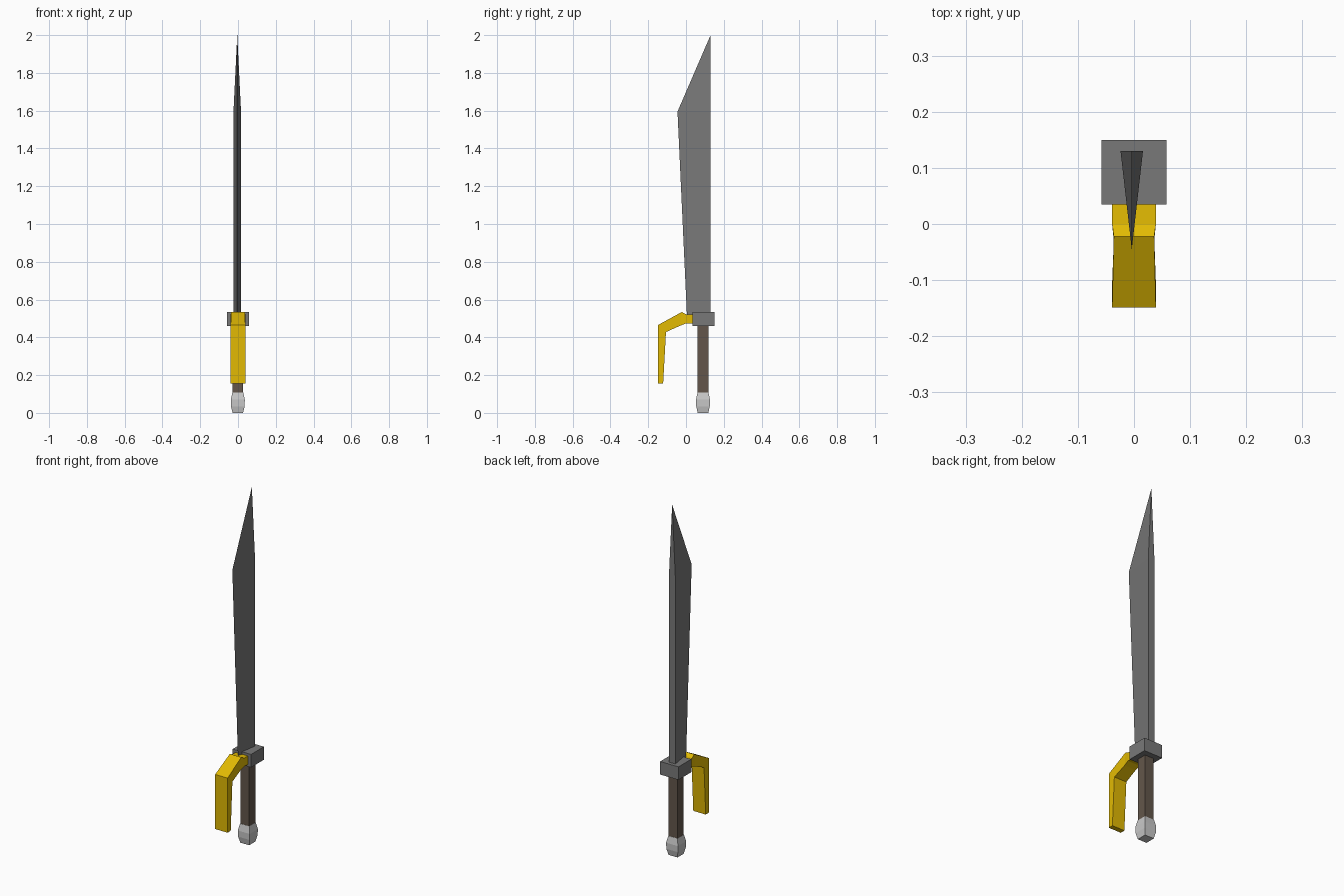
import bpy
import bmesh

cube = bpy.data.objects.get("Cube")
if cube:
    bpy.data.objects.remove(cube, do_unlink=True)


def material(name, rgb):
    m = bpy.data.materials.new(name)
    m.use_nodes = True
    m.diffuse_color = (*rgb, 1)
    m.node_tree.nodes["Principled BSDF"].inputs["Base Color"].default_value = (*rgb, 1)
    return m


steel = material("dark steel", (0.19, 0.19, 0.19))
gold = material("gold", (0.76, 0.49, 0.001))
leather = material("brown leather", (0.125, 0.094, 0.07))
silver = material("light silver", (0.58, 0.58, 0.58))


def loft(name, rings, mat):
    """Join rings of equal point count with side faces and close both ends."""
    bm = bmesh.new()
    loops = [[bm.verts.new(p) for p in ring] for ring in rings]
    n = len(loops[0])
    for a, b in zip(loops, loops[1:]):
        for i in range(n):
            j = (i + 1) % n
            bm.faces.new((a[i], a[j], b[j], b[i]))
    bm.faces.new(loops[0])
    bm.faces.new(loops[-1])
    # A ring given as one repeated point collapses to a tip
    bmesh.ops.remove_doubles(bm, verts=bm.verts, dist=0.0001)
    bmesh.ops.recalc_face_normals(bm, faces=bm.faces)
    mesh = bpy.data.meshes.new(name)
    bm.to_mesh(mesh)
    bm.free()
    mesh.materials.append(mat)
    obj = bpy.data.objects.new(name, mesh)
    bpy.context.collection.objects.link(obj)


def square(cx, cy, z, r):
    return [(cx - r, cy - r, z), (cx + r, cy - r, z),
            (cx + r, cy + r, z), (cx - r, cy + r, z)]


# Blade: wedge section with a thick spine, drawn to a point
MID, SPINE = -0.004, 0.13


def wedge(edge_y, z):
    return [(MID, edge_y, z), (MID + 0.02, SPINE, z), (MID - 0.02, SPINE, z)]


tip = [(MID, SPINE, 2.0)] * 3
loft("blade", [wedge(0.005, 0.515), wedge(-0.045, 1.595), tip], steel)

# Cross guard block, square grip and faceted pommel
loft("guard", [square(0, 0.0925, z, 0.0575) for z in (0.46, 0.534)], steel)
loft("grip", [square(-0.001, 0.09, z, 0.028) for z in (0.10, 0.47)], leather)
pommel_profile = [(0, 0.028), (0.035, 0.036), (0.07, 0.037), (0.108, 0.029)]
loft("pommel", [square(-0.001, 0.09, z, r) for z, r in pommel_profile], silver)

# Knuckle bow: cross-sections from the guard forward and down
# (outer y, outer z, inner y, inner z, outer half width)
bow = [(0.036, 0.52, 0.036, 0.472, 0.039),
       (0.0, 0.522, 0.0, 0.474, 0.039),
       (-0.022, 0.534, -0.03, 0.462, 0.036),
       (-0.149, 0.465, -0.106, 0.428, 0.039),
       (-0.149, 0.155, -0.121, 0.155, 0.039)]
loft("knuckle_bow", [[(-w, oy, oz), (w, oy, oz), (w, iy, iz), (-w, iy, iz)]
                     for oy, oz, iy, iz, w in bow], gold)
